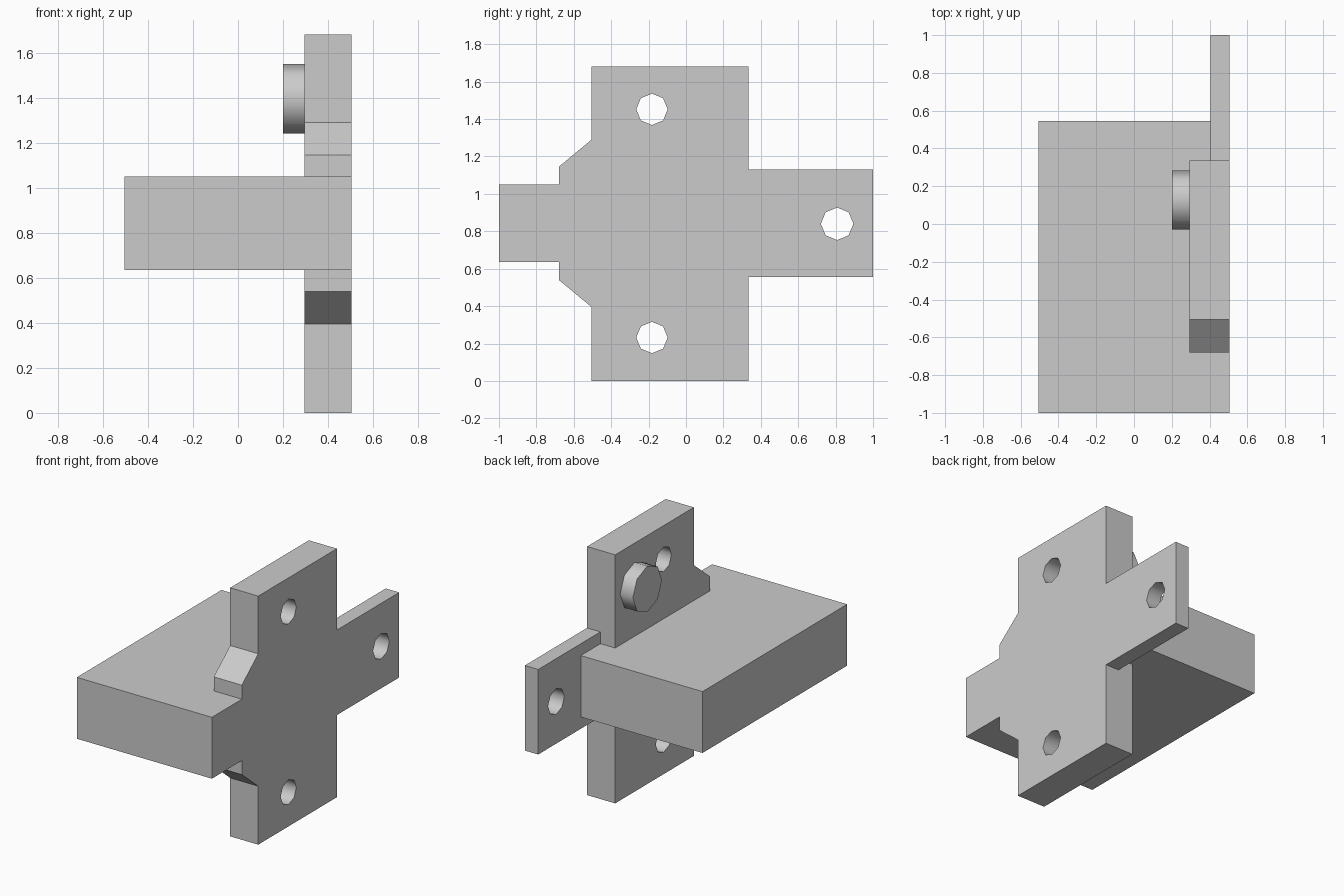
import bpy, bmesh
from math import cos, sin, pi, radians

if "Cube" in bpy.data.objects:
    bpy.data.objects.remove(bpy.data.objects["Cube"])


def octagon(a, b, r):
    return [(a + r * cos(i * pi / 4), b + r * sin(i * pi / 4)) for i in range(8)]


def prism(name, outline, axis, lo, hi):
    """Extrude a 2D outline along x (outline in y, z) or z (outline in x, y)."""
    bm = bmesh.new()
    place = (lambda a, b: (lo, a, b)) if axis == 'x' else (lambda a, b: (a, b, lo))
    face = bm.faces.new([bm.verts.new(place(a, b)) for a, b in outline])
    new = bmesh.ops.extrude_face_region(bm, geom=[face])['geom']
    step = (hi - lo, 0, 0) if axis == 'x' else (0, 0, hi - lo)
    bmesh.ops.translate(bm, vec=step,
                        verts=[v for v in new if isinstance(v, bmesh.types.BMVert)])
    bmesh.ops.recalc_face_normals(bm, faces=bm.faces)
    mesh = bpy.data.meshes.new(name)
    bm.to_mesh(mesh)
    bm.free()
    ob = bpy.data.objects.new(name, mesh)
    bpy.context.collection.objects.link(ob)
    return ob


def rect(a0, a1, b0, b1):
    return [(a0, b0), (a1, b0), (a1, b1), (a0, b1)]


# Upright plate with chamfered shoulders
plate = prism("bracket", [(-.505, 0), (.335, 0), (.335, 1.68), (-.505, 1.68),
                          (-.505, 1.29), (-.68, 1.145), (-.68, .54), (-.505, .395)],
              'x', .295, .505)

# Horizontal block and thin side tab, merged into the plate
block = prism("block", rect(-.505, .505, -1, .545), 'z', .635, 1.05)
tab = prism("side_tab", rect(.2, 1, .555, 1.13), 'x', .405, .505)

# The block stops behind the tab
notch = prism("block_notch", rect(.335, .7, .5, 1.2), 'x', .405, .6)

# Bolt holes
holes = [prism("hole_cutter", octagon(y, z, r), 'x', .2, .6)
         for y, z, r in [(-.182, 1.452, .084), (-.182, .232, .084), (.808, .84, .087)]]


def boolean(target, other, op):
    m = target.modifiers.new(op.lower(), 'BOOLEAN')
    m.operation, m.object, m.solver = op, other, 'EXACT'
    other.hide_render = True


boolean(block, notch, 'DIFFERENCE')
boolean(plate, block, 'UNION')
boolean(plate, tab, 'UNION')
for h in holes:
    boolean(plate, h, 'DIFFERENCE')

# Apply the booleans and drop the helpers
bpy.context.view_layer.update()
graph = bpy.context.evaluated_depsgraph_get()
merged = bpy.data.meshes.new_from_object(plate.evaluated_get(graph))
plate.modifiers.clear()
plate.data = merged
for helper in [block, tab, notch] + holes:
    bpy.data.objects.remove(helper)

# Round button on the back of the plate
button = prism("button", octagon(.127, 1.395, .155), 'x', .2, .295)

# Smooth round walls, keep corners sharp
for ob in (plate, button):
    bpy.ops.object.select_all(action='DESELECT')
    ob.select_set(True)
    bpy.context.view_layer.objects.active = ob
    bpy.ops.object.shade_smooth_by_angle(angle=radians(47))
